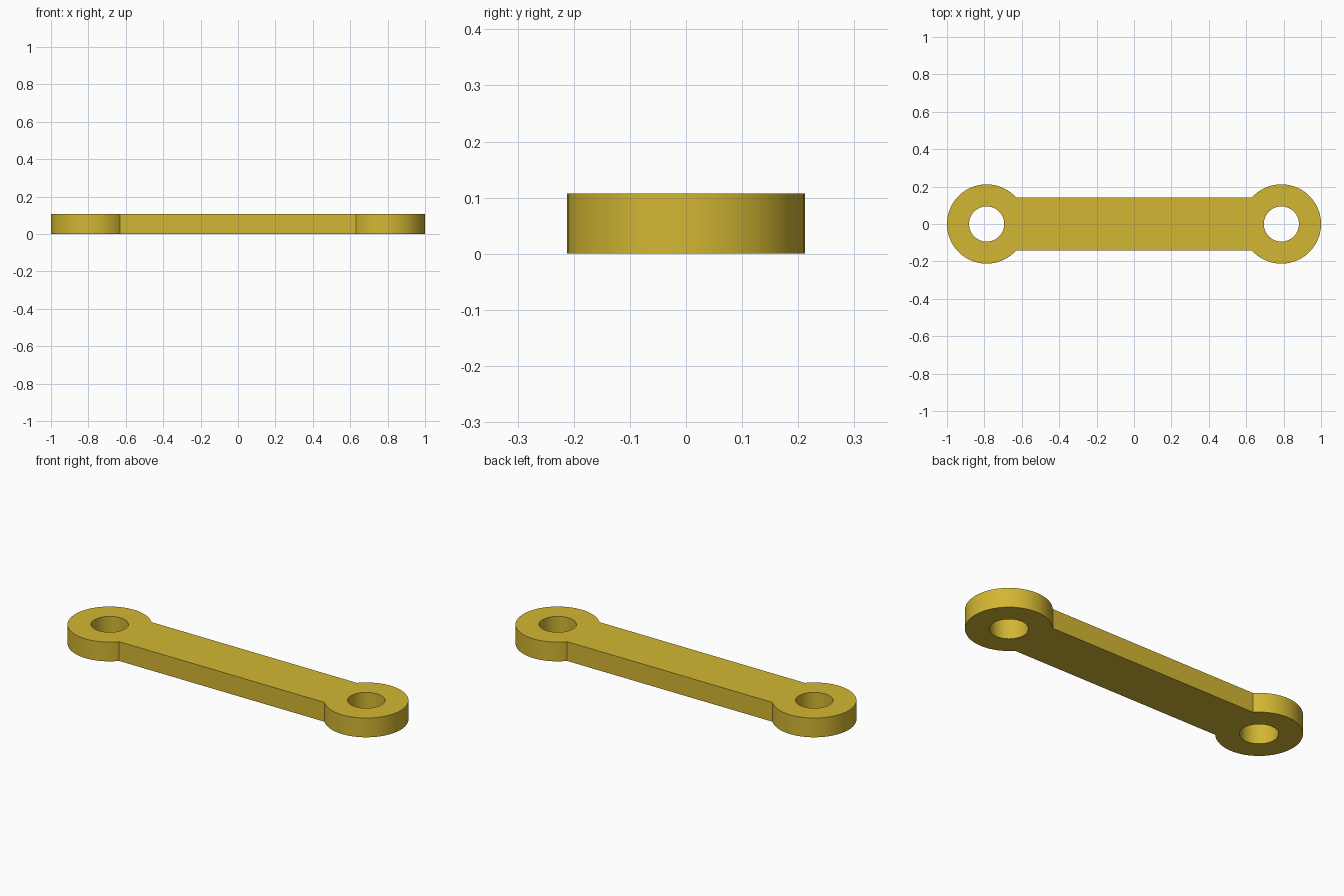
import bpy, bmesh, math

if "Cube" in bpy.data.objects:
    bpy.data.objects.remove(bpy.data.objects["Cube"])

THICK = 0.107        # plate thickness
EYE_X = 0.788        # centre of each end ring
EYE_R = 0.212        # outer ring radius
HOLE_R = 0.094       # pin hole radius
BAR_HALF = 0.142     # half width of the bar
SEGS = 64


def arc(cx, r, start, end, n):
    return [(cx + r * math.cos(start + (end - start) * i / n),
             r * math.sin(start + (end - start) * i / n)) for i in range(n + 1)]


def add_loop(curve, points):
    spline = curve.splines.new('POLY')
    spline.points.add(len(points) - 1)
    for p, (x, y) in zip(spline.points, points):
        p.co = (x, y, 0, 1)
    spline.use_cyclic_u = True


# Outline: the two ring arcs, joined by the straight bar edges
neck = math.asin(BAR_HALF / EYE_R)
right = arc(EYE_X, EYE_R, neck - math.pi, math.pi - neck, SEGS)
left = arc(-EYE_X, EYE_R, neck, 2 * math.pi - neck, SEGS)

curve = bpy.data.curves.new("link_profile", 'CURVE')
curve.dimensions = '2D'
curve.fill_mode = 'BOTH'
curve.extrude = THICK / 2
add_loop(curve, right + left)

# Pin holes
for side in (-1, 1):
    add_loop(curve, arc(side * EYE_X, HOLE_R, 0, 2 * math.pi, SEGS)[:-1])

link = bpy.data.objects.new("link_bar", curve)
bpy.context.collection.objects.link(link)
bpy.context.view_layer.objects.active = link
link.select_set(True)
bpy.ops.object.convert(target='MESH')
link = bpy.context.object
link.name = "link_bar"

# Weld caps to walls and stand the plate on the ground
bm = bmesh.new()
bm.from_mesh(link.data)
bmesh.ops.remove_doubles(bm, verts=bm.verts, dist=1e-4)
bmesh.ops.recalc_face_normals(bm, faces=bm.faces)
bmesh.ops.translate(bm, verts=bm.verts, vec=(0, 0, THICK / 2))
bm.to_mesh(link.data)
bm.free()

# Brass yellow finish
brass = bpy.data.materials.new("brass_yellow")
brass.diffuse_color = (0.65, 0.47, 0.033, 1)
brass.use_nodes = True
brass.node_tree.nodes["Principled BSDF"].inputs["Base Color"].default_value = brass.diffuse_color
link.data.materials.clear()
link.data.materials.append(brass)
bpy.ops.object.shade_smooth_by_angle(angle=math.radians(30))
